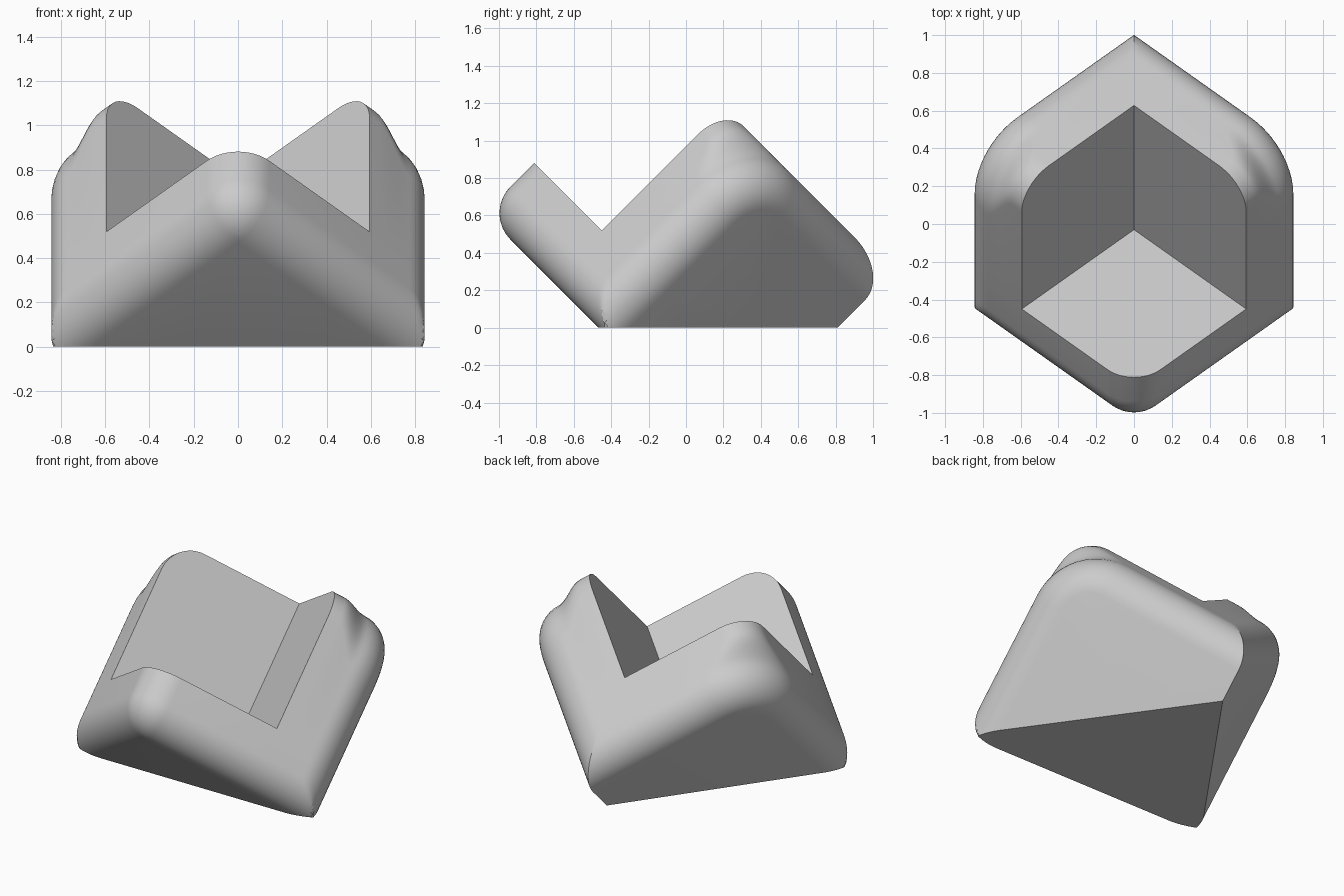
import bpy, bmesh, math
from mathutils import Matrix

if "Cube" in bpy.data.objects:
    bpy.data.objects.remove(bpy.data.objects["Cube"])

# Tilted cube frame: u and v run forward and sideways, w runs up and back
S = math.sqrt(0.5)
FRAME = Matrix(((S, -S, 0, 0),
                (-0.5, -0.5, S, -0.03),
                (0.5, 0.5, S, 0.10),
                (0, 0, 0, 1)))
SIDE, TOP, WALL, BASE, RADIUS = 0.84, 0.93, 0.47, 0.38, 0.2
BROAD = 0.4          # softer rounding of the two upper outer corners
STEPS = 12
ARC = [math.pi / 2 * k / STEPS for k in range(STEPS + 1)]

grey = bpy.data.materials.new("light grey")
grey.diffuse_color = (0.6, 0.6, 0.6, 1)
grey.use_nodes = True
grey.node_tree.nodes["Principled BSDF"].inputs["Base Color"].default_value = grey.diffuse_color


def section(v, inset, big, front):
    """Outline across the block at depth v, drawn in u and w."""
    r, side, top = RADIUS, SIDE - inset, TOP - inset
    pts = [(-WALL, -BASE + (inset if front else 0))]
    for a in ARC:                                   # lower outer edge
        k = r - inset if front else r
        u = SIDE - r + k * math.sin(a)
        pts.append((min(u, side), -BASE + r - k * math.cos(a)))
    for a in ARC:                                   # upper outer edge
        k = big - inset
        pts.append((SIDE - big + k * math.cos(a), TOP - big + k * math.sin(a)))
    for a in ARC:                                   # upper back edge
        w = TOP - r + r * math.cos(a)
        pts.append((-WALL + r - r * math.sin(a), min(w, top)))
    return [(u, v, w) for u, w in pts]


# Stations along the block: rounded back edge, corner blend, rounded front edge
stations = [(-WALL + RADIUS * (1 - math.cos(a)), RADIUS * (1 - math.sin(a)), BROAD, False)
            for a in ARC]
for k in range(1, 11):
    t = k / 10
    ease = t * t * (3 - 2 * t)
    stations.append((-WALL + RADIUS + 0.2 * t, 0, BROAD + (RADIUS - BROAD) * ease, False))
for a in ARC[:9]:
    stations.append((SIDE - RADIUS + RADIUS * math.sin(a), RADIUS * (1 - math.cos(a)),
                     RADIUS, True))

# Loft the stations into a solid
bm = bmesh.new()
rings = [[bm.verts.new(p) for p in section(*s)] for s in stations]
for a, b in zip(rings, rings[1:]):
    for i in range(len(a)):
        j = (i + 1) % len(a)
        bm.faces.new((a[i], a[j], b[j], b[i]))
bm.faces.new(rings[0])
bm.faces.new(rings[-1])
bmesh.ops.remove_doubles(bm, verts=bm.verts, dist=1e-5)


def everything():
    return bm.verts[:] + bm.edges[:] + bm.faces[:]


# Keep one half and mirror it across the middle by swapping u and v
bmesh.ops.bisect_plane(bm, geom=everything(), dist=1e-5, plane_co=(0, 0, 0),
                       plane_no=(S, -S, 0), clear_inner=True)
flat = [f for f in bm.faces if all(abs(v.co.x - v.co.y) < 1e-4 for v in f.verts)]
bmesh.ops.delete(bm, geom=flat, context='FACES')
copy = bmesh.ops.duplicate(bm, geom=everything())["geom"]
for g in copy:
    if isinstance(g, bmesh.types.BMVert):
        g.co.x, g.co.y = g.co.y, g.co.x
bmesh.ops.remove_doubles(bm, verts=bm.verts, dist=1e-4)

# Square notch: cut along its three planes and remove the inside corner
for n in ((1, 0, 0), (0, 1, 0), (0, 0, 1)):
    bmesh.ops.bisect_plane(bm, geom=everything(), dist=1e-5, plane_co=(0, 0, 0), plane_no=n)
gone = [f for f in bm.faces if min(f.calc_center_median()) > 1e-5]
bmesh.ops.delete(bm, geom=gone, context='FACES')
rim = [e for e in bm.edges if len(e.link_faces) == 1
       and all(min(v.co) > -1e-3 for v in e.verts)]
rim_verts = list({v for e in rim for v in e.verts})
inner = bm.verts.new((0, 0, 0))
for axis in range(3):
    others = [i for i in range(3) if i != axis]
    end = min(rim_verts, key=lambda v: sum(abs(v.co[i]) for i in others))
    rim.append(bm.edges.new((inner, end)))
for axis in range(3):
    loop = [e for e in rim if all(abs(v.co[axis]) < 1e-4 for v in e.verts)]
    bmesh.ops.edgenet_fill(bm, edges=loop)

# Flat foot: slice along the ground and close the cut
bm.transform(FRAME)
cut = bmesh.ops.bisect_plane(bm, geom=everything(), dist=1e-5, plane_co=(0, 0, 0),
                             plane_no=(0, 0, 1), clear_inner=True)
foot = [e for e in bm.edges if all(abs(v.co.z) < 1e-4 for v in e.verts)
        and len(e.link_faces) == 1]
bmesh.ops.edgenet_fill(bm, edges=foot)
bmesh.ops.recalc_face_normals(bm, faces=bm.faces)

mesh = bpy.data.meshes.new("corner_block")
bm.to_mesh(mesh)
bm.free()
mesh.materials.append(grey)
block = bpy.data.objects.new("corner_block", mesh)
bpy.context.collection.objects.link(block)
bpy.context.view_layer.objects.active = block
block.select_set(True)
bpy.ops.object.shade_smooth_by_angle(angle=math.radians(25))
